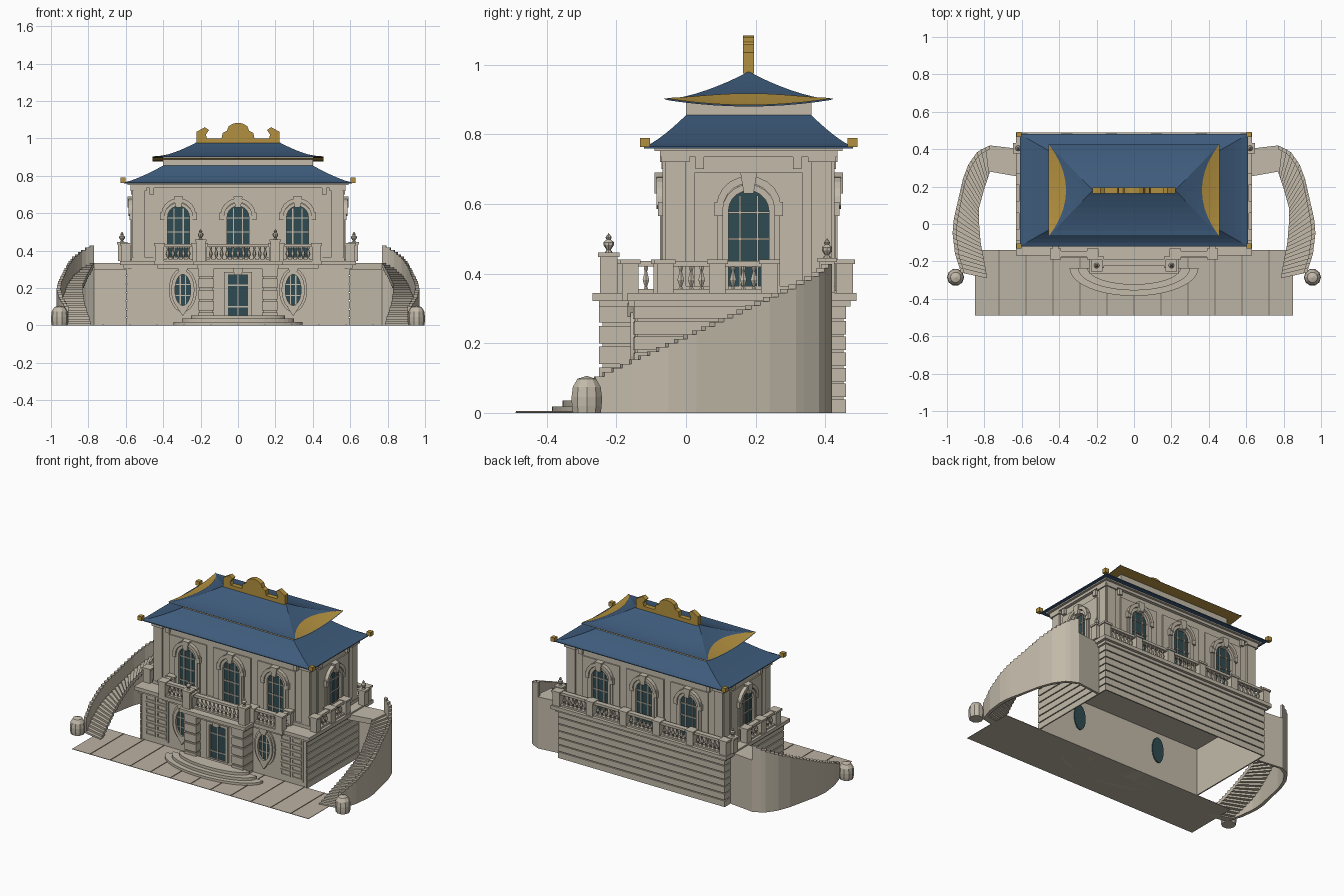
import bpy, bmesh, math
from mathutils import Matrix, Vector

if "Cube" in bpy.data.objects:
    bpy.data.objects.remove(bpy.data.objects["Cube"])

def material(name, c):
    m = bpy.data.materials.new(name)
    m.diffuse_color = (*c, 1)
    m.use_nodes = True
    m.node_tree.nodes["Principled BSDF"].inputs["Base Color"].default_value = m.diffuse_color
    return m

STONE = material("pale stone", (.54, .49, .40))
PAVING = material("paving stone", (.50, .445, .37))
JOINT = material("joint brown", (.20, .16, .12))
BLUE = material("roof blue", (.048, .105, .20))
GOLD = material("gold", (.45, .28, .05))
GLASS = material("dark teal glass", (.028, .072, .085))
I = Matrix()
T = lambda x, y, z=0: Matrix.Translation((x, y, z))
R = lambda a: Matrix.Rotation(math.radians(a), 4, 'Z')

def finish(bm, name, mat):
    bmesh.ops.recalc_face_normals(bm, faces=bm.faces)
    me = bpy.data.meshes.new(name)
    bm.to_mesh(me)
    bm.free()
    me.materials.append(mat)
    ob = bpy.data.objects.new(name, me)
    bpy.context.collection.objects.link(ob)
    return ob

def loft(bm, loops, caps=True):
    vs = [[bm.verts.new(p) for p in lp] for lp in loops]
    n = len(vs[0])
    for a, b in zip(vs, vs[1:]):
        for i in range(n):
            bm.faces.new((a[i], a[(i+1) % n], b[(i+1) % n], b[i]))
    if caps:
        bm.faces.new(vs[0])
        bm.faces.new(vs[-1])
    return vs

def prism(bm, pts, y0, y1, M=I):        # outline in x,z pushed along y
    loft(bm, [[M @ Vector((x, y, z)) for x, z in pts] for y in (y0, y1)])

def slab(bm, pts, z0, z1):              # outline in x,y pushed along z
    loft(bm, [[(x, y, z) for x, y in pts] for z in (z0, z1)])

def box(bm, x0, x1, y0, y1, z0, z1, M=I):
    prism(bm, [(x0, z0), (x1, z0), (x1, z1), (x0, z1)], y0, y1, M)

def ring(bm, a, b, y0, y1, M=I):        # flat frame between two outlines
    f = lambda pts, y: [M @ Vector((x, y, z)) for x, z in pts]
    loft(bm, [f(a, y1), f(a, y0), f(b, y0), f(b, y1), f(a, y1)], False)
    bmesh.ops.remove_doubles(bm, verts=bm.verts, dist=1e-6)

def lathe(bm, prof, x, y, z, n=8):
    loft(bm, [[(x+max(r, .0005)*math.cos(2*math.pi*k/n), y+max(r, .0005)*math.sin(2*math.pi*k/n), z+h)
               for k in range(n)] for r, h in prof])

def arch(w, z0, zs, n=10):
    return [(-w, z0), (w, z0)] + [(w*math.cos(math.pi*k/n), zs+w*math.sin(math.pi*k/n)) for k in range(n+1)]

def oval(w, h, zc, n=24):
    return [(w*math.cos(2*math.pi*k/n), zc+h*math.sin(2*math.pi*k/n)) for k in range(n)]

# Forecourt paving with joints
bm = bmesh.new(); box(bm, -.85, .85, -.49, -.14, 0, .003); finish(bm, "paving", PAVING)
bm = bmesh.new()
for k in range(-5, 6):
    box(bm, k*.1443-.003, k*.1443+.003, -.488, -.14, .003, .005)
finish(bm, "paving_joints", JOINT)

# Curved entrance steps
bm = bmesh.new()
for i, (a, b) in enumerate([(.345, .15), (.30, .12), (.25, .09)]):
    pts = [(a*math.cos(math.pi*k/20), -.235-b*math.sin(math.pi*k/20)) for k in range(21)]
    slab(bm, pts, i*.018, (i+1)*.018)
finish(bm, "entrance_steps", STONE)

# Ground floor: hollow shell without a bottom
bm = bmesh.new()
box(bm, -.592, .592, -.14, .452, 0, .335)
bmesh.ops.delete(bm, geom=[f for f in bm.faces if f.calc_center_median().z < .01], context='FACES')
finish(bm, "ground_floor", STONE)
bm = bmesh.new()
for i in range(7):
    z0, z1 = i*.045, i*.045+.039
    box(bm, -.6, .6, .452, .46, z0, z1)
    for s in (-1, 1):
        box(bm, min(s*.592, s*.6), max(s*.592, s*.6), -.148, .46, z0, z1)
finish(bm, "rusticated_bands", STONE)

# Entrance bay with banded piers, and panelled front corners
bm = bmesh.new()
box(bm, -.2, .2, -.2, -.14, 0, .32)
for s in (-1, 1):
    M = T(s*.17, 0)
    box(bm, -.036, .036, -.24, -.14, 0, .32, M)
    for i in range(5):
        box(bm, -.042, .042, -.25, -.15, .02+i*.06, .07+i*.06, M)
    M = T(s*.485, -.14)
    box(bm, -.085, .085, -.006, 0, .03, .315, M)
    for i in range(6):
        for u in (-.04, .04):
            z = .045+i*.045
            ring(bm, [(u-.034, z), (u+.034, z), (u+.034, z+.036), (u-.034, z+.036)],
                 [(u-.026, z+.008), (u+.026, z+.008), (u+.026, z+.028), (u-.026, z+.028)], -.012, -.004, M)
finish(bm, "entrance_bay", STONE)

# Door and oval windows
glass, trim = bmesh.new(), bmesh.new()
M = T(0, -.2)
box(glass, -.058, .058, -.004, 0, .054, .27, M)
ring(trim, [(-.075, .05), (.075, .05), (.075, .285), (-.075, .285)],
     [(-.058, .054), (.058, .054), (.058, .27), (-.058, .27)], -.016, 0, M)
prism(trim, [(-.02, .27), (.02, .27), (.03, .315), (-.03, .315)], -.03, 0, M)
for u in (-.057, 0, .057):
    box(trim, u-.004, u+.004, -.01, 0, .054, .27, M)
for z in (.1, .215):
    box(trim, -.058, .058, -.01, 0, z-.003, z+.003, M)
for s in (-1, 1):
    M = T(s*.295, -.14)
    prism(glass, oval(.042, .083, .19), -.006, .006, M)
    ring(trim, oval(.062, .105, .19), oval(.042, .083, .19), -.02, 0, M)
    ring(trim, oval(.075, .118, .19), oval(.06, .103, .19), -.01, 0, M)
    prism(trim, [(-.016, .275), (.016, .275), (.03, .315), (-.03, .315)], -.028, 0, M)
    prism(trim, [(-.03, .095), (0, .05), (.03, .095)], -.02, 0, M)
    for u in (-.014, .014):
        box(trim, u-.003, u+.003, -.01, 0, .112, .268, M)
    for z in (.16, .22):
        box(trim, -.04, .04, -.01, 0, z-.003, z+.003, M)

# Upper floor walls
bm = bmesh.new()
box(bm, -.555, .555, -.055, .415, .335, .765)
faces = [(T(0, -.055), .555, (-.318, 0, .318)), (T(0, .415) @ R(180), .555, (-.318, 0, .318)),
         (T(.555, .18) @ R(90), .235, (0,)), (T(-.555, .18) @ R(-90), .235, (0,))]
for M, w, wins in faces:
    for s in (-1, 1):                                   # corner pilasters
        c = s*(w-.025)
        box(bm, c-.03, c+.03, -.012, 0, .345, .74, M)
        box(bm, c-.04, c+.04, -.02, 0, .72, .74, M)
        box(bm, s*(w-.095)-.012, s*(w-.095)+.012, -.016, 0, .70, .735, M)
    box(bm, -w-.012, w+.012, -.014, 0, .345, .365, M)   # plinth
    box(bm, -w-.02, w+.02, -.02, 0, .735, .752, M)      # cornice
    box(bm, -w-.035, w+.035, -.035, 0, .752, .766, M)
    for u in wins:
        W = M @ T(u, 0)
        h = .155 if len(wins) == 1 else .135
        ring(bm, [(-h, .365), (h, .365), (h, .69), (-h, .69)], arch(.06, .365, .58)[:2] + [(.06, .65), (-.06, .65)],
             -.007, 0, W)
        prism(glass, arch(.06, .35, .58), -.004, 0, W)
        ring(trim, arch(.076, .35, .58), arch(.058, .35, .58), -.02, 0, W)
        outer = [(.092*math.cos(math.pi*k/10), .595+.085*math.sin(math.pi*k/10)) for k in range(11)]
        inner = [(.074*math.cos(math.pi*k/10), .585+.074*math.sin(math.pi*k/10)) for k in range(11)]
        prism(trim, outer + inner[::-1], -.03, 0, W)    # hood moulding
        prism(trim, [(-.014, .63), (.014, .63), (.024, .69), (-.024, .69)], -.036, 0, W)
        for s in (-1, 1):
            box(trim, s*.086-.012, s*.086+.012, -.026, 0, .565, .605, W)
            box(trim, s*.08-.01, s*.08+.01, -.015, 0, .35, .565, W)
        for b in (-.025, .025):
            box(trim, b-.003, b+.003, -.01, 0, .35, .625, W)
        for z in (.42, .50, .575):
            box(trim, -.058, .058, -.01, 0, z-.003, z+.003, W)
finish(bm, "upper_floor", STONE)
finish(glass, "window_glass", GLASS)
finish(trim, "window_trim", STONE)

# Balcony floor cornice
bm = bmesh.new()
for d, z0, z1 in ((0, .305, .322), (.018, .322, .345)):
    box(bm, -.612-d, .612+d, -.15-d, .472+d, z0, z1)
    box(bm, -.43-d, .43+d, -.165-d, 0, z0, z1)
    box(bm, -.22-d, .22+d, -.25-d, 0, z0, z1)
finish(bm, "balcony_cornice", STONE)

# Balustrades
rails, posts = bmesh.new(), bmesh.new()
BAL = [(.007, 0), (.007, .008), (.004, .013), (.011, .032), (.004, .056), (.007, .065), (.007, .075)]

def post(x, y, h=.44, r=.024):
    box(posts, x-r, x+r, y-r, y+r, .345, h)
    box(posts, x-r-.006, x+r+.006, y-r-.006, y+r+.006, h-.012, h)

def balustrade(p, q, bays):
    p, q = Vector(p), Vector(q)
    L, d = (q-p).length, (q-p).normalized()
    M = T(p.x, p.y) @ R(math.degrees(math.atan2(d.y, d.x)))
    box(rails, 0, L, -.014, .014, .345, .356, M)
    box(rails, 0, L, -.016, .016, .42, .436, M)
    step = L/bays
    for b in range(bays+1):
        post(*(p+d*step*b))
        n = max(1, round((step-.06)/.028))
        for k in range(n if b < bays else 0):
            lathe(rails, BAL, *(p+d*(step*b+.03+(step-.06)*(k+.5)/n)), .35, 6)

balustrade((-.19, -.205), (.19, -.205), 1)
balustrade((-.6, .455), (.6, .455), 5)
URN = [(.012, 0), (.006, .008), (.015, .022), (.015, .03), (.006, .038), (.009, .044), (0, .056)]
for s in (-1, 1):
    balustrade((s*.22, -.16), (s*.42, -.16), 1)
    balustrade((s*.42, -.16), (s*.42, -.07), 1)
    balustrade((s*.6, -.06), (s*.6, .24), 2)
    post(s*.2, -.222, .46, .025)
    post(s*.62, .405, .445, .022)
    lathe(posts, URN, s*.2, -.222, .46)
    lathe(posts, URN, s*.62, .405, .445)
finish(rails, "balustrade", STONE)
finish(posts, "pedestals_and_urns", STONE)

# Curved side stairs with stepped outer parapets
def resample(pts, n):
    pts = [Vector(p) for p in pts]
    cum = [0]
    for a, b in zip(pts, pts[1:]):
        cum.append(cum[-1]+(b-a).length)
    out = []
    for k in range(n+1):
        t = cum[-1]*k/n
        i = max(j for j in range(len(pts)-1) if cum[j] <= t+1e-9)
        out.append(pts[i].lerp(pts[i+1], (t-cum[i])/(cum[i+1]-cum[i])))
    return out

N = 28
outer = resample([(.925, -.26), (.957, -.16), (.97, -.05), (.965, .02), (.94, .13), (.915, .24), (.885, .32), (.835, .39), (.77, .42)], N)
inner = resample([(.785, -.29), (.80, -.2), (.82, -.1), (.828, 0), (.83, .08), (.80, .19), (.77, .28)], N)
treads, walls = bmesh.new(), bmesh.new()
for s in (-1, 1):
    f = lambda v: (s*v.x, v.y)
    for i in range(N):
        z = .335*(i+1)/N
        a, b, c, d = outer[i], outer[i+1], inner[i+1], inner[i]
        slab(treads, [f(v) for v in (a, b, c, d)], max(0, z-.028), z)
        slab(walls, [f(v) for v in (a, b, b.lerp(c, .14), a.lerp(d, .14))], 0, z+.093)
    slab(treads, [(s*.77, .42), (s*.6, .40), (s*.6, .25), (s*.77, .28)], .30, .335)
    slab(walls, [(s*.77, .42), (s*.6, .40), (s*.6, .385), (s*.77, .405)], 0, .335)
    lathe(walls, [(.042, 0), (.045, .02), (.046, .045), (.042, .075), (.028, .098), (0, .106)], s*.954, -.285, 0, 10)
finish(treads, "stair_treads", STONE)
finish(walls, "stair_parapets", STONE)

# Lower roof, attic wall
CY = .18
bm = bmesh.new()
loops = [[(-.61, CY-.3, .76), (.61, CY-.3, .76), (.61, CY+.3, .76), (-.61, CY+.3, .76)]]
for k in range(7):
    t = k/6
    hx, hy, z = .61-.21*t, .30-.12*t, .765+.09*t**1.3
    loops.append([(-hx, CY-hy, z), (hx, CY-hy, z), (hx, CY+hy, z), (-hx, CY+hy, z)])
loft(bm, loops); finish(bm, "lower_roof", BLUE)
bm = bmesh.new(); box(bm, -.40, .40, CY-.18, CY+.18, .85, .892); finish(bm, "attic_wall", STONE)

# Upper roof with sagging end eaves
def roof_z(t, v):
    return .9+.08*t**1.6-.02*(1-t)**3*(1-v*v)

V = [k/5-1 for k in range(11)]
def roof_loop(t, dz=0):
    hx, hy = .457-.237*t, max(.245*(1-t), .001)
    right = [(hx, CY+hy*v, roof_z(t, v)+dz) for v in V]
    return right + [(-x, y, z) for x, y, z in right[::-1]]

bm = bmesh.new(); loft(bm, [roof_loop(k/8) for k in range(9)], False); finish(bm, "upper_roof", BLUE)
bm = bmesh.new()
lp = roof_loop(0, -.003)
for k in range(10):
    bm.faces.new([bm.verts.new(p) for p in (lp[k], lp[k+1], lp[20-k], lp[21-k])])
finish(bm, "roof_soffit", GOLD)

# Gold crescents on the roof ends, corner blocks and ridge crest
bm = bmesh.new()
for s in (-1, 1):
    rows = []
    for v in V:
        d = .092*(1-v*v)+.002
        rows.append([])
        for j in range(6):
            t = d*j/5/.237
            w = v/(1-t) if abs(v) < 1-t else math.copysign(1, v)
            rows[-1].append(bm.verts.new((s*(.457-d*j/5), CY+.245*v, roof_z(t, w)+.004)))
    for a, b in zip(rows, rows[1:]):
        for j in range(5):
            bm.faces.new((a[j], a[j+1], b[j+1], b[j]) if s < 0 else (b[j], b[j+1], a[j+1], a[j]))
ob = finish(bm, "roof_end_crescents", GOLD)
bm = bmesh.new()
for sx in (-1, 1):
    for sy in (-1, 1):
        M = T(sx*.615, CY+sy*.298)
        box(bm, -.014, .014, -.014, .014, .763, .79, M)
finish(bm, "corner_blocks", GOLD)
bm = bmesh.new()
box(bm, -.222, .222, CY-.016, CY+.016, .975, 1.0)
half = [(.088, 1.0), (.082, 1.03), (.06, 1.04), (.05, 1.065), (.027, 1.079), (0, 1.084)]
prism(bm, half + [(-x, z) for x, z in half[-2::-1]], CY-.016, CY+.016)
for s in (-1, 1):
    prism(bm, [(s*x, z) for x, z in ((.222, 1), (.222, 1.035), (.178, 1.06), (.155, 1.045), (.172, 1.02), (.165, 1))],
          CY-.016, CY+.016)
finish(bm, "ridge_crest", GOLD)
